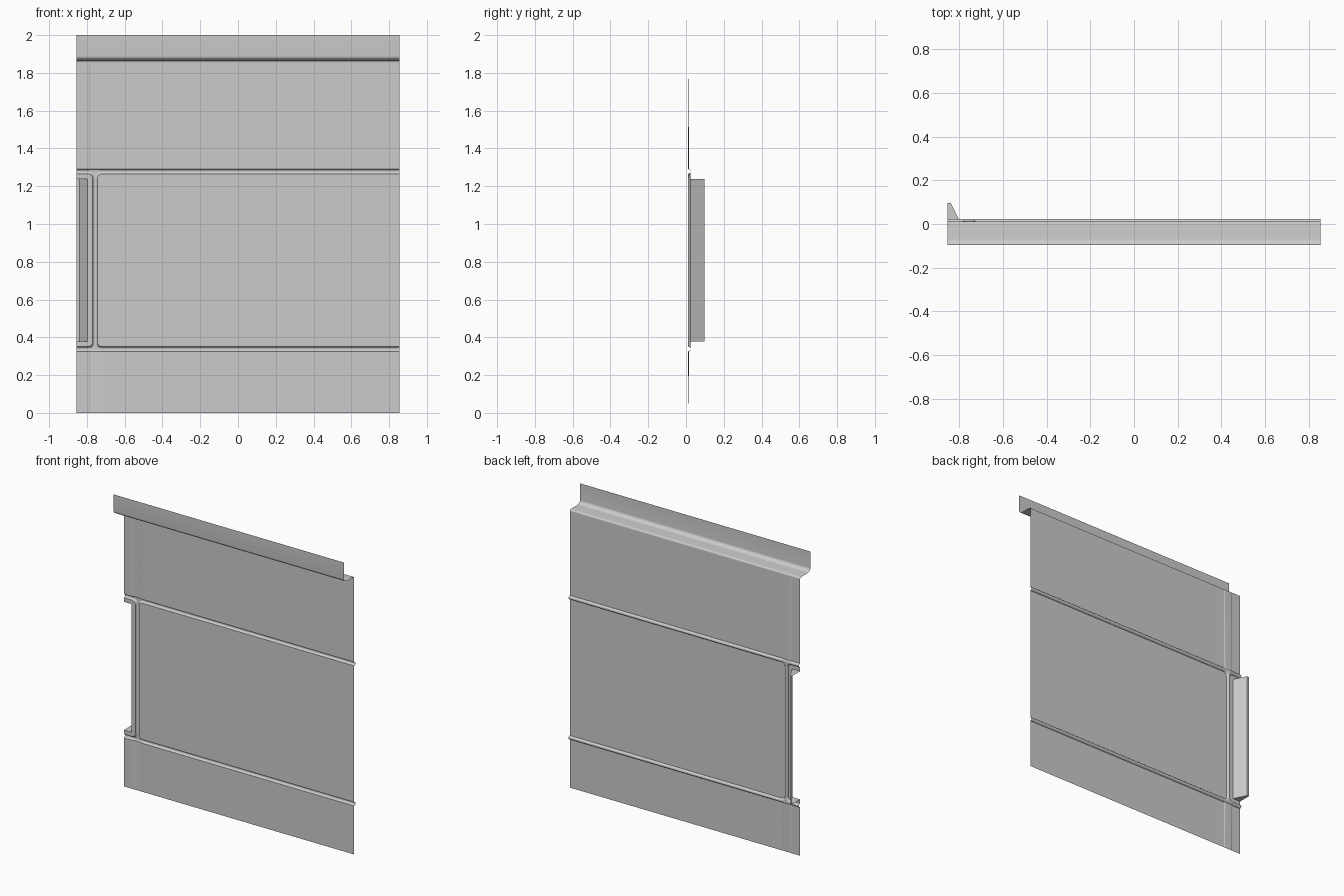
import bpy, math

if "Cube" in bpy.data.objects:
    bpy.data.objects.remove(bpy.data.objects["Cube"])

HALF = 0.855             # half width of the sheet
Y0 = 0.011               # plane of the main sheet
BEAD_Z = (0.338, 1.278)  # horizontal beads
BEAD_X = -0.757          # vertical bead
W, DEPTH, FILLET = 0.0125, 0.013, 0.02
HOLE_X, HOLE_Z = -0.797, (0.378, 1.238)


def make(name, verts, faces, smooth=True):
    me = bpy.data.meshes.new(name)
    me.from_pydata(verts, [], faces)
    me.update()
    ob = bpy.data.objects.new(name, me)
    bpy.context.collection.objects.link(ob)
    if smooth:
        bpy.ops.object.select_all(action='DESELECT')
        ob.select_set(True)
        bpy.context.view_layer.objects.active = ob
        bpy.ops.object.shade_smooth_by_angle(angle=math.radians(35))
    return ob


def span(a, b, n):
    return [a + (b - a) * i / n for i in range(n + 1)]


def bead_height(x, z):
    # rounded union of the two horizontal beads and the vertical one
    dh = min(abs(z - c) for c in BEAD_Z) - W
    mid, half = sum(BEAD_Z) / 2, (BEAD_Z[1] - BEAD_Z[0]) / 2
    dv = max(abs(x - BEAD_X) - W, abs(z - mid) - half)
    u, v = max(FILLET - dh, 0), max(FILLET - dv, 0)
    d = max(FILLET, min(dh, dv)) - math.hypot(u, v)
    d = min(dh, dv, d)
    if d >= 0:
        return 0.0
    t = 1 + max(d, -W) / W
    return DEPTH * math.sqrt(max(0, 1 - t * t))


# main sheet: grid that is fine only around the pressed beads
xs = [-HALF] + span(HOLE_X, BEAD_X - W, 10) + span(BEAD_X - W, BEAD_X + W, 10)[1:]
xs += span(BEAD_X + W, BEAD_X + W + 0.028, 10)[1:] + [HALF]
lo, hi = BEAD_Z
zs = [0.0] + span(lo - W, lo + W, 10) + span(lo + W, HOLE_Z[0], 9)[1:]
zs += span(HOLE_Z[1], hi - W, 9) + span(hi - W, hi + W, 10)[1:] + [1.855]
nx = len(xs)
verts = [(x, Y0 + bead_height(x, z), z) for z in zs for x in xs]
faces = []
for j in range(len(zs) - 1):
    for i in range(nx - 1):
        zc = (zs[j] + zs[j + 1]) / 2
        if i == 0 and HOLE_Z[0] < zc < HOLE_Z[1]:
            continue     # opening for the side recess
        a = j * nx + i
        faces.append((a, a + 1, a + nx + 1, a + nx))
make("main_sheet", verts, faces)

# top flange: rounded step forward, then an upright lip
prof = [(Y0 - 0.011 + 0.011 * math.cos(t), 1.855 + 0.011 * math.sin(t))
        for t in span(0, math.pi / 2, 6)]
prof += [(-0.066 - 0.031 * math.sin(t), 1.889 - 0.023 * math.cos(t))
         for t in span(0, math.pi / 2, 8)]
prof.append((-0.097, 2.0))
verts = [(x, y, z) for y, z in prof for x in (-HALF, HALF)]
faces = [(2 * i, 2 * i + 1, 2 * i + 3, 2 * i + 2) for i in range(len(prof) - 1)]
make("top_flange", verts, faces)

# side recess: tray pushed backwards, open on its front and outer side
tray = [(HOLE_X, Y0), (-0.840, 0.097), (-HALF, 0.097), (-HALF, Y0)]
verts = [(x, y, z) for z in HOLE_Z for x, y in tray]
faces = [(0, 1, 5, 4), (1, 2, 6, 5), (3, 2, 1, 0), (4, 5, 6, 7)]
make("side_recess", verts, faces, smooth=False)
